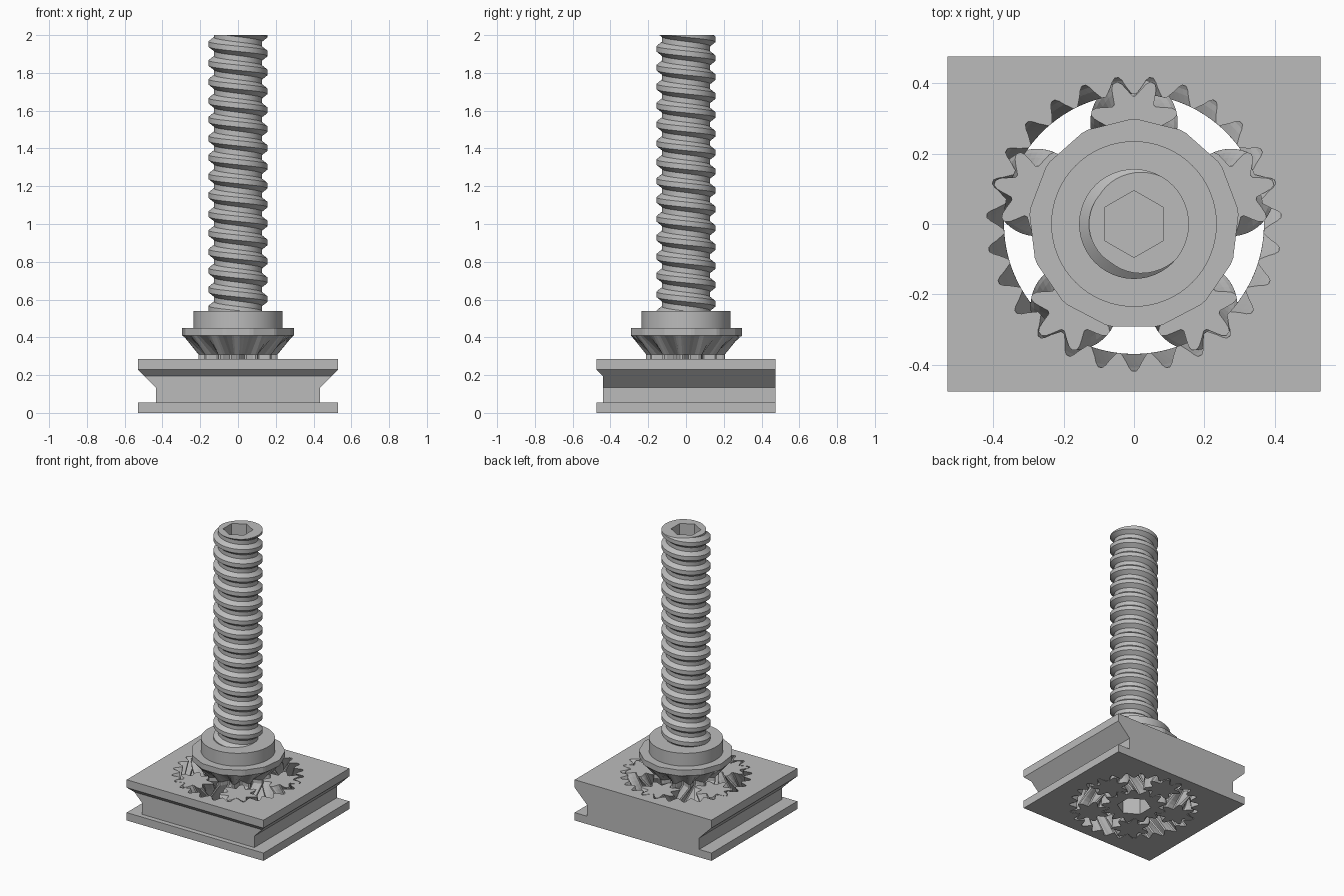
import bpy, bmesh, math
from math import sin, cos, pi, radians

cube = bpy.data.objects.get("Cube")
if cube:
    bpy.data.objects.remove(cube, do_unlink=True)

grey = bpy.data.materials.new("light_grey")
grey.use_nodes = True
grey.diffuse_color = (0.5, 0.5, 0.5, 1)
grey.node_tree.nodes["Principled BSDF"].inputs["Base Color"].default_value = (0.5, 0.5, 0.5, 1)

HEIGHT = 0.285                                   # thickness of the gear set
PITCH_R, RING, PLANET, SUN = 0.39, 27, 7, 13     # pitch radius and tooth counts
TOOTH = 2 * pi / RING


def finish(name, bm):
    bmesh.ops.recalc_face_normals(bm, faces=bm.faces)
    mesh = bpy.data.meshes.new(name)
    bm.to_mesh(mesh)
    bm.free()
    mesh.materials.append(grey)
    obj = bpy.data.objects.new(name, mesh)
    bpy.context.collection.objects.link(obj)
    return obj


def loft(name, sections):
    """Skin a stack of (z, outline) sections and cap both ends."""
    bm = bmesh.new()
    rows = [[bm.verts.new((x, y, z)) for x, y in pts] for z, pts in sections]
    n = len(rows[0])
    for a, b in zip(rows, rows[1:]):
        for i in range(n):
            k = (i + 1) % n
            bm.faces.new((a[i], a[k], b[k], b[i]))
    bm.faces.new(rows[0][::-1])
    bm.faces.new(rows[-1])
    return finish(name, bm)


def gear(teeth, rot, gap=0.0, centre=(0, 0), flat=None):
    """Gear outline with a tooth tip at rot; flat gives the polygon through the tips."""
    r0 = PITCH_R * teeth / RING
    step = 2 * pi / teeth
    pts = []
    for i in range(teeth):
        for f, h in ((-.43, -.024), (-.235, 0), (-.15, .015), (-.06, .025),
                     (.06, .025), (.15, .015), (.235, 0), (.43, -.024)):
            r = r0 + h + gap
            if flat:
                r = flat * cos(step / 2) / cos(f * step)
            a = rot + (i + f) * step
            pts.append((centre[0] + r * cos(a), centre[1] + r * sin(a)))
    return pts


def herringbone(teeth, rot, sense=1, steps=12, **kw):
    """Sections that twist one tooth up to mid height and back again."""
    out = []
    for i in range(steps + 1):
        t = i / steps
        twist = sense * (1 - abs(2 * t - 1)) * 2 * pi / teeth
        out.append((t * HEIGHT, gear(teeth, rot + twist, **kw)))
    return out


def cut(obj, cutter):
    mod = obj.modifiers.new("cut", 'BOOLEAN')
    mod.operation, mod.solver, mod.object = 'DIFFERENCE', 'EXACT', cutter
    bpy.context.view_layer.objects.active = obj
    bpy.ops.object.modifier_apply(modifier=mod.name)
    bpy.data.objects.remove(cutter, do_unlink=True)


def polygon(n, r, rot=0.0):
    return [(r * cos(rot + 2 * pi * i / n), r * sin(rot + 2 * pi * i / n)) for i in range(n)]


def rect(x, front):
    return [(-x, front), (x, front), (x, .475), (-x, .475)]


# Base plate: grooved on three sides, with the internal ring gear cut through it
outer, inner = rect(.53, -.475), rect(.435, -.44)
base = loft("ring_gear_base", [(0, outer), (.055, outer), (.055, inner), (.135, inner),
                               (.195, rect(.495, -.44)), (.23, outer), (HEIGHT, outer)])
hole = herringbone(RING, -pi / 2, gap=.003)
hole = [(-.02, hole[0][1])] + hole + [(HEIGHT + .02, hole[-1][1])]
cut(base, loft("ring_cutter", hole))

# Five planet gears rolling between the ring and the sun
orbit = PITCH_R * (RING - PLANET) / RING
for j in range(5):
    a = pi / 2 + j * 2 * pi / 5
    spin = -pi / 2 - j * 2 * pi / 5 * (RING - PLANET) / PLANET
    loft(f"planet_gear_{j + 1}", herringbone(
        PLANET, spin, gap=-.002, centre=(orbit * cos(a), orbit * sin(a))))

# Sun gear flaring into a thirteen-sided flange
sun = herringbone(SUN, -pi / 2, sense=-1, gap=-.002)
flange = gear(SUN, -pi / 2, flat=.30)
sun += [(.31, sun[-1][1]), (.41, flange), (.45, flange)]
sun_gear = loft("sun_gear_flange", sun)
cut(sun_gear, loft("key_cutter", [(z, polygon(6, .11, pi / 2)) for z in (-.05, HEIGHT)]))

# Round collar under the screw
collar = loft("collar", [(z, polygon(64, .235)) for z in (.45, .54)])

# Threaded rod: a trapezoid profile swept along a helix, trimmed flat at both ends
LEAD, SEG, LOW, TOP = 0.1, 48, 0.53, 2.0
PROFILE = ((0, .156), (.28, .156), (.5, .128), (.78, .128))
bm = bmesh.new()
turns = int((TOP - LOW) / LEAD) + 4
cols = []
for i in range(SEG + 1):
    a = -2 * pi * i / SEG + radians(67)
    cols.append([bm.verts.new((r * cos(a), r * sin(a),
                               TOP - .03 + LEAD * (2 - turns + k + f + i / SEG)))
                 for k in range(turns) for f, r in PROFILE])
for a, b in zip(cols, cols[1:]):
    for k in range(len(a) - 1):
        bm.faces.new((a[k], a[k + 1], b[k + 1], b[k]))
bmesh.ops.remove_doubles(bm, verts=bm.verts, dist=1e-5)
for z, side in ((LOW, -1), (TOP, 1)):
    res = bmesh.ops.bisect_plane(bm, geom=bm.verts[:] + bm.edges[:] + bm.faces[:],
                                 plane_co=(0, 0, z), plane_no=(0, 0, side), clear_outer=True)
    rim = [e for e in res["geom_cut"] if isinstance(e, bmesh.types.BMEdge)]
    bmesh.ops.contextual_create(bm, geom=rim)
rod = finish("threaded_rod", bm)
cut(rod, loft("socket_cutter", [(z, polygon(6, .095, pi / 2)) for z in (1.85, 2.1)]))

# Smooth the round parts while keeping their edges crisp
for obj in bpy.context.view_layer.objects:
    obj.select_set(obj in (rod, collar))
bpy.context.view_layer.objects.active = rod
bpy.ops.object.shade_smooth_by_angle(angle=radians(25))
